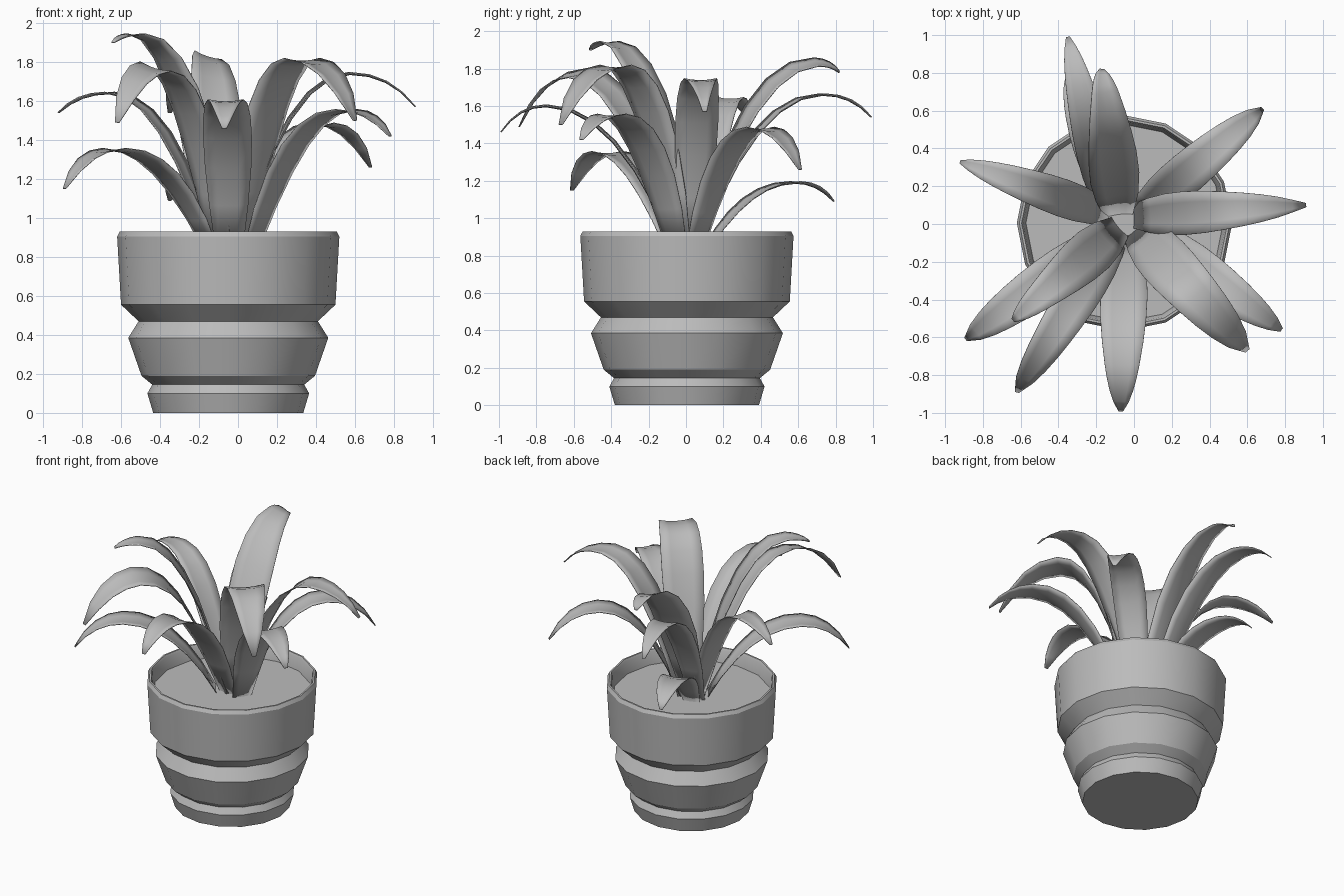
import bpy, bmesh, math
from mathutils import Vector

cube = bpy.data.objects.get("Cube")
if cube:
    bpy.data.objects.remove(cube, do_unlink=True)

CENTER = Vector((-0.05, 0.005, 0))
SOIL_Z = 0.83
SIDES = 16

grey = bpy.data.materials.new("plain_grey")
grey.use_nodes = True
grey.diffuse_color = (0.5, 0.5, 0.5, 1)
grey.node_tree.nodes["Principled BSDF"].inputs["Base Color"].default_value = (0.5, 0.5, 0.5, 1)


def finish(bm, name, angle):
    bmesh.ops.recalc_face_normals(bm, faces=bm.faces)
    mesh = bpy.data.meshes.new(name)
    bm.to_mesh(mesh)
    bm.free()
    mesh.materials.append(grey)
    obj = bpy.data.objects.new(name, mesh)
    bpy.context.collection.objects.link(obj)
    bpy.ops.object.select_all(action="DESELECT")
    obj.select_set(True)
    bpy.context.view_layer.objects.active = obj
    bpy.ops.object.shade_smooth_by_angle(angle=math.radians(angle))
    return obj


def skin(bm, rows, closed):
    for a, b in zip(rows, rows[1:]):
        n = len(a)
        for i in range(n if closed else n - 1):
            j = (i + 1) % n
            bm.faces.new((a[i], a[j], b[j], b[i]))


def ring(bm, r, z):
    return [bm.verts.new(CENTER + Vector((r * math.cos(t), r * math.sin(t), z)))
            for t in (i * math.tau / SIDES for i in range(SIDES))]


# Pot: stacked bands from base to rim, then down inside to the soil
profile = [(0.385, 0), (0.415, 0.1), (0.39, 0.145), (0.445, 0.19), (0.513, 0.385),
           (0.46, 0.47), (0.55, 0.555), (0.57, 0.905), (0.557, 0.93),
           (0.545, 0.93), (0.537, 0.915), (0.522, SOIL_Z)]
bm = bmesh.new()
rings = [ring(bm, r, z) for r, z in profile]
skin(bm, rings, True)
bm.faces.new(rings[0])
bm.faces.new(rings[-1])
finish(bm, "pot", 30)


def quad_curve(a, b, c, t):
    return a * (1 - t) ** 2 + b * 2 * t * (1 - t) + c * t * t


def leaf(name, foot, tip, peak, peak_z, width, taper=0.65, roll=0):
    """Arching blade; peak is the fraction of the reach where it is highest."""
    foot = Vector((*foot, 0))
    reach = Vector((tip[0], tip[1], 0)) - foot
    out = reach.normalized()
    side = Vector((-out.y, out.x, 0))
    base = Vector((0, SOIL_Z))
    top = Vector((reach.length * peak, peak_z))
    end = Vector((reach.length, tip[2]))
    rise = Vector((top.x * 0.45, peak_z))
    droop = Vector((top.x + (end.x - top.x) * 0.6, peak_z))
    path = [quad_curve(base, rise, top, i / 6) for i in range(6)]
    path += [quad_curve(top, droop, end, i / 4) for i in range(5)]
    lengths = [0]
    for a, b in zip(path, path[1:]):
        lengths.append(lengths[-1] + (b - a).length)
    bm = bmesh.new()
    rows = []
    for i, p in enumerate(path):
        s = lengths[i] / lengths[-1]
        d = (path[min(i + 1, len(path) - 1)] - path[max(i - 1, 0)]).normalized()
        normal = out * -d.y + Vector((0, 0, d.x))
        # blade rolls gradually about its own length
        turn = math.radians(roll) * s
        across = side * math.cos(turn) - normal * math.sin(turn)
        up = normal * math.cos(turn) + side * math.sin(turn)
        # narrow foot, broad middle, tapering tip
        if s < 0.5:
            w = width * (0.55 + 0.45 * math.sin(s * math.pi))
        else:
            w = width * max(0.1, max(0, math.cos((s - 0.5) * math.pi)) ** taper)
        mid = foot + out * p.x + Vector((0, 0, p.y))
        rows.append([bm.verts.new(mid + across * (u * w / 2) + up * (0.06 * w * (u * u - 0.4)))
                     for u in (-1, -0.5, 0, 0.5, 1)])
    skin(bm, rows, False)
    obj = finish(bm, name, 60)
    solid = obj.modifiers.new("thickness", "SOLIDIFY")
    solid.thickness = 0.005
    solid.offset = 0


# Leaves: foot, tip, peak fraction, peak height, width, optional taper and roll
leaves = [
    ((0.0, 0.04), (0.91, 0.10, 1.57), 0.63, 1.74, 0.23, 0.8),
    ((0.02, 0.05), (0.68, 0.61, 1.26), 0.62, 1.48, 0.22),
    ((0.07, -0.05), (0.78, -0.56, 1.42), 0.68, 1.55, 0.24),
    ((0.01, -0.03), (0.60, -0.67, 1.50), 0.54, 1.81, 0.28),
    ((-0.045, -0.06), (-0.07, -0.99, 1.46), 0.74, 1.60, 0.25),
    ((-0.09, -0.05), (-0.62, -0.89, 1.49), 0.63, 1.77, 0.23, 0.65, 20),
    ((-0.08, -0.02), (-0.64, -0.51, 1.90), 0.79, 1.94, 0.25, 0.55),
    ((-0.14, -0.06), (-0.89, -0.61, 1.15), 0.66, 1.35, 0.23),
    ((-0.13, 0.05), (-0.92, 0.33, 1.54), 0.67, 1.64, 0.20),
    ((-0.13, 0.06), (-0.35, 0.99, 1.54), 0.72, 1.66, 0.20),
    ((-0.08, 0.05), (-0.17, 0.82, 1.78), 0.84, 1.83, 0.27, 0.5, -20),
    ((-0.12, 0.11), (-0.35, 0.79, 1.09), 0.70, 1.19, 0.20),
]
for i, spec in enumerate(leaves):
    leaf(f"leaf_{i + 1}", *spec)
